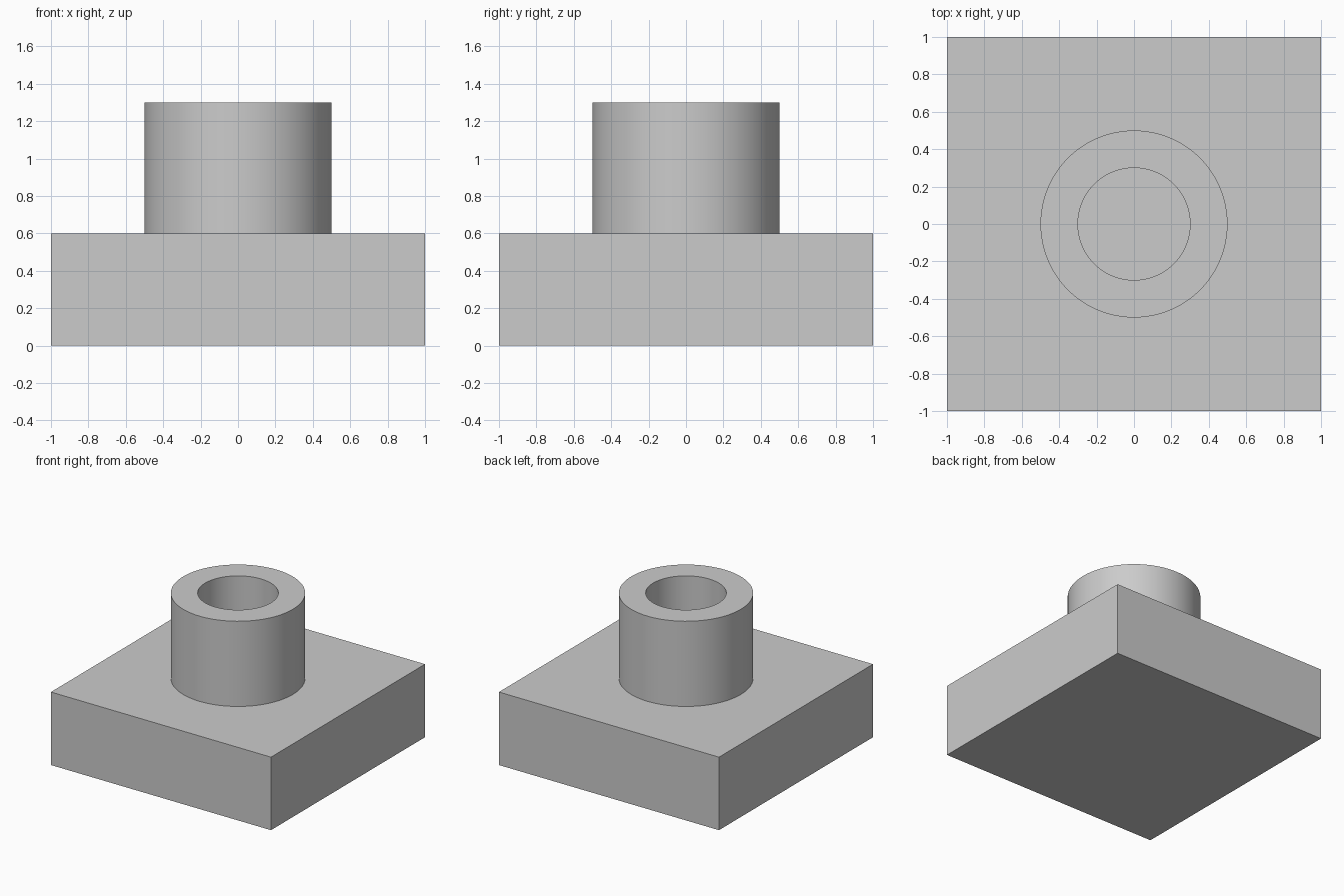
import bpy
import bmesh
import math

cube = bpy.data.objects.get("Cube")
if cube:
    bpy.data.objects.remove(cube, do_unlink=True)

BASE_SIZE, BASE_HEIGHT = 2.0, 0.6
OUTER, INNER, TOP = 0.5, 0.3, 1.3
SEGMENTS = 96

grey = bpy.data.materials.new("light_grey")
grey.use_nodes = True
color = (0.6, 0.6, 0.6, 1)
grey.diffuse_color = color
grey.node_tree.nodes["Principled BSDF"].inputs["Base Color"].default_value = color

# Square base block
bpy.ops.mesh.primitive_cube_add(size=1, location=(0, 0, BASE_HEIGHT / 2))
base = bpy.context.object
base.name = "base_block"
base.scale = (BASE_SIZE, BASE_SIZE, BASE_HEIGHT)
bpy.ops.object.transform_apply(location=False, rotation=False, scale=True)
base.data.materials.append(grey)

# Hollow round collar, open down to the top of the block
bm = bmesh.new()
profile = [(OUTER, BASE_HEIGHT), (OUTER, TOP), (INNER, TOP), (INNER, BASE_HEIGHT)]
verts = [bm.verts.new((r, 0, z)) for r, z in profile]
edges = [bm.edges.new(pair) for pair in zip(verts, verts[1:])]
bmesh.ops.spin(bm, geom=verts + edges, cent=(0, 0, 0), axis=(0, 0, 1),
               angle=math.tau, steps=SEGMENTS, use_duplicate=False)
bmesh.ops.remove_doubles(bm, verts=bm.verts, dist=0.0001)
bmesh.ops.recalc_face_normals(bm, faces=bm.faces)
# An open surface: make sure the rim faces up
rim = next(f for f in bm.faces if abs(f.normal.z) > 0.9)
if rim.normal.z < 0:
    bmesh.ops.reverse_faces(bm, faces=bm.faces)
mesh = bpy.data.meshes.new("collar")
bm.to_mesh(mesh)
bm.free()
collar = bpy.data.objects.new("collar", mesh)
bpy.context.collection.objects.link(collar)
mesh.materials.append(grey)

bpy.ops.object.select_all(action='DESELECT')
collar.select_set(True)
bpy.context.view_layer.objects.active = collar
bpy.ops.object.shade_smooth_by_angle(angle=math.radians(30))
